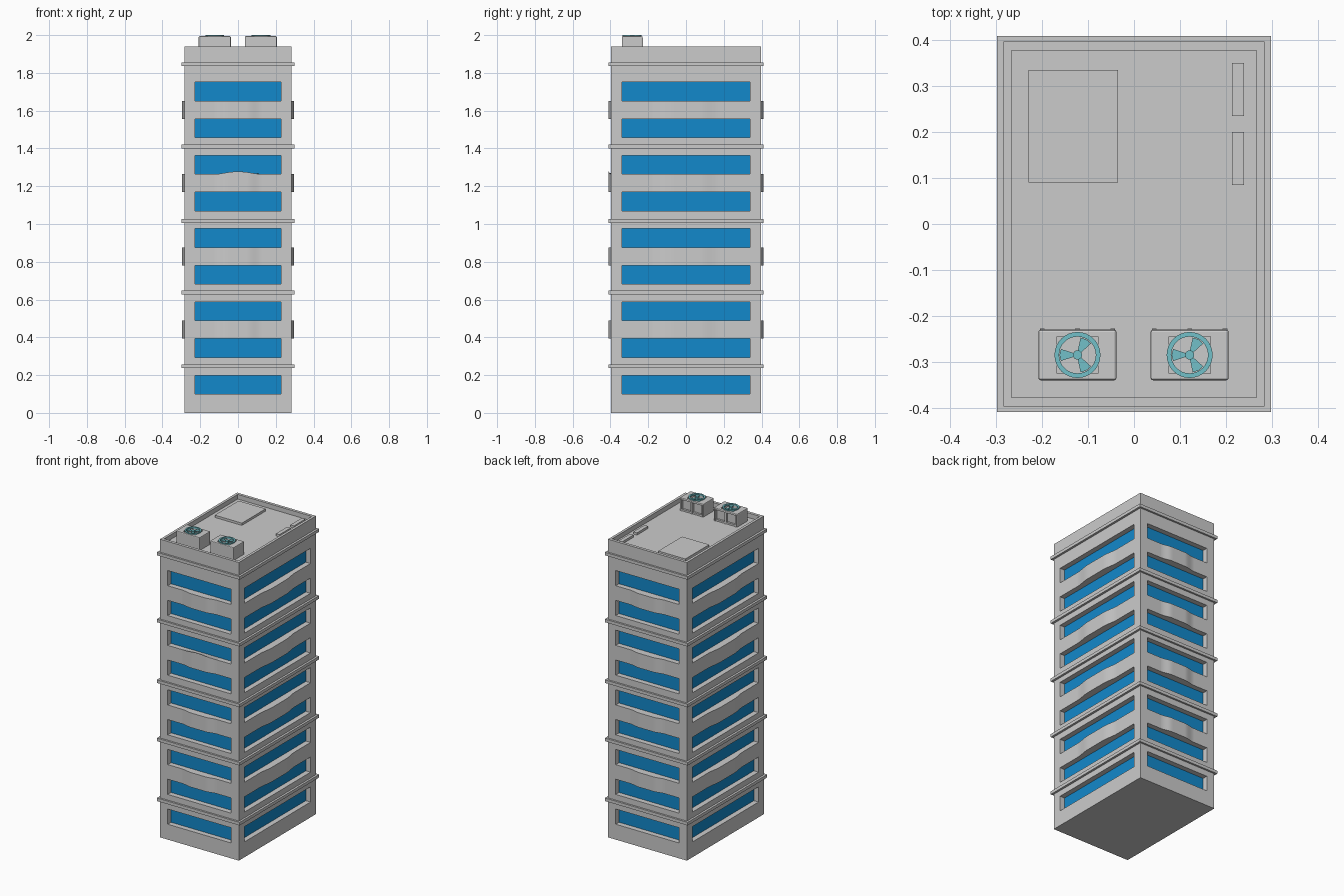
import bpy, bmesh, math
from mathutils import Matrix, Vector

if "Cube" in bpy.data.objects:
    bpy.data.objects.remove(bpy.data.objects["Cube"])

HX, HY = 0.284, 0.397          # half width and half depth of the tower
TOP, ROOF, RECESS = 1.94, 1.91, 0.035
WX, WY, WH = 0.228, 0.34, 0.099  # window half lengths and height
FLOORS = [0.1 + 0.194 * i for i in range(9)]


def material(name, rgb):
    m = bpy.data.materials.new(name)
    m.diffuse_color = (*rgb, 1)
    m.use_nodes = True
    m.node_tree.nodes["Principled BSDF"].inputs["Base Color"].default_value = m.diffuse_color
    return m


BLUE = material("window_blue", (0.006, 0.25, 0.6))
TEAL = material("fan_teal", (0.17, 0.53, 0.58))


def add_box(bm, lo, hi):
    lo, hi = Vector(lo), Vector(hi)
    mat = Matrix.Translation((lo + hi) / 2) @ Matrix.Diagonal((*(hi - lo), 1))
    bmesh.ops.create_cube(bm, size=1, matrix=mat)


def finish(name, bm, mat=None):
    bmesh.ops.recalc_face_normals(bm, faces=bm.faces)
    me = bpy.data.meshes.new(name)
    bm.to_mesh(me)
    bm.free()
    ob = bpy.data.objects.new(name, me)
    bpy.context.collection.objects.link(ob)
    if mat:
        me.materials.append(mat)
    return ob


def boxes(name, items, mat=None):
    bm = bmesh.new()
    for lo, hi in items:
        add_box(bm, lo, hi)
    return finish(name, bm, mat)


def cut(ob, cutter):
    cutter.hide_render = True
    mod = ob.modifiers.new("cut", 'BOOLEAN')
    mod.operation, mod.solver, mod.object = 'DIFFERENCE', 'EXACT', cutter
    bpy.context.view_layer.objects.active = ob
    bpy.ops.object.modifier_apply(modifier=mod.name)
    bpy.data.objects.remove(cutter)


def prism(bm, pts, z0, z1):
    """Extrude a flat outline upwards from z0 to z1."""
    f = bm.faces.new([bm.verts.new((x, y, z0)) for x, y in pts])
    new = bmesh.ops.extrude_face_region(bm, geom=[f])["geom"]
    top = [v for v in new if isinstance(v, bmesh.types.BMVert)]
    bmesh.ops.translate(bm, verts=top, vec=(0, 0, z1 - z0))
    return top


def window_boxes(inner, outer):
    """One box per window, between two depths measured inward from the wall."""
    out = []
    for z in FLOORS:
        for s in (-1, 1):
            a, b = sorted((s * (HX - inner), s * (HX - outer)))
            out.append(((a, -WY, z), (b, WY, z + WH)))
            a, b = sorted((s * (HY - inner), s * (HY - outer)))
            out.append(((-WX, a, z), (WX, b, z + WH)))
    return out


# Tower with recessed window strips and a sunken roof
tower = boxes("tower", [((-HX, -HY, 0), (HX, HY, TOP))])
cut(tower, boxes("cutter", window_boxes(RECESS, -0.05)
                 + [((-0.267, -0.378, ROOF), (0.267, 0.378, 2.1))]))

# Window glass
boxes("window_glass", window_boxes(RECESS + 0.004, RECESS - 0.001), BLUE)

# Ledges round the tower
boxes("ledges", [((-0.298, -0.409, z - 0.01), (0.298, 0.409, z + 0.01))
                 for z in (0.247, 0.637, 1.016, 1.411, 1.846)])

# Gently bulging panels between the paired floors
bm = bmesh.new()
for i in (1, 3, 5, 7):
    z0, z1 = FLOORS[i] + WH, FLOORS[i + 1]
    for k in range(4):
        half, wall = ((0.125, HY), (0.18, HX))[k % 2]
        pts = [(-half, -wall + 0.03)]
        for n in range(25):
            t = -1 + n / 12
            r = min(1, max(0, (1 - abs(t)) / 0.6))
            pts.append((t * half, -wall - 0.0125 * r * r * (3 - 2 * r)))
        pts.append((half, -wall + 0.03))
        c, s = round(math.cos(k * math.pi / 2)), round(math.sin(k * math.pi / 2))
        top = prism(bm, [(x * c - y * s, x * s + y * c) for x, y in pts], z0, z1)
        if i == 5 and k == 0:      # the one panel with a raised crest
            for v in top:
                v.co.z += 0.014 * (1 - (abs(v.co.x) / half) ** 2) ** 2
panels = finish("bulging_panels", bm)
bpy.context.view_layer.objects.active = panels
panels.select_set(True)
bpy.ops.object.shade_smooth_by_angle(angle=math.radians(30))
panels.select_set(False)

# Roof hatch and vents
boxes("roof_hatch", [((-0.23, 0.09, ROOF - 0.01), (-0.035, 0.335, 1.925))])
boxes("roof_vents", [((0.213, 0.085, ROOF - 0.01), (0.239, 0.2, 1.925)),
                     ((0.213, 0.235, ROOF - 0.01), (0.239, 0.35, 1.925))])


def circle(r, n=32):
    return [(r * math.cos(2 * math.pi * i / n), r * math.sin(2 * math.pi * i / n))
            for i in range(n)]


# Two cooling units with fans
for cx in (-0.123, 0.121):
    cy = -0.285
    unit = boxes("cooling_unit", [((cx - 0.085, cy - 0.055, ROOF - 0.005),
                                   (cx + 0.085, cy + 0.055, 1.994))])
    bev = unit.modifiers.new("round", 'BEVEL')
    bev.width, bev.segments = 0.005, 2
    bpy.context.view_layer.objects.active = unit
    bpy.ops.object.modifier_apply(modifier=bev.name)
    wells = [((cx - 0.045, cy - 0.04, 1.975), (cx + 0.045, cy + 0.04, 2.05))]
    for s in (-1, 1):              # open bays in the back
        wells.append(((cx + s * 0.039 - 0.032, cy + 0.042, 1.921),
                      (cx + s * 0.039 + 0.032, cy + 0.09, 1.982)))
    cut(unit, boxes("cutter", wells))
    boxes("unit_ribs", [((cx + o - 0.005, cy + 0.045, ROOF),
                         (cx + o + 0.005, cy + 0.058, 1.985))
                        for o in (-0.077, 0, 0.077)])

    # Fan: ring, hub and three blades
    bm = bmesh.new()
    rings = [[bm.verts.new((x, y, z)) for x, y in circle(r)]
             for r, z in ((0.05, 1.99), (0.05, 2.0), (0.04, 2.0), (0.04, 1.99))]
    for a, b in zip(rings, rings[1:] + rings[:1]):
        for i in range(32):
            j = (i + 1) % 32
            bm.faces.new((a[i], a[j], b[j], b[i]))
    prism(bm, circle(0.01, 16), 1.975, 1.998)
    for k in range(3):
        a = math.radians(60 + 120 * k)
        outline = [(0.008, -0.004), (0.036, -0.013), (0.039, 0), (0.036, 0.013), (0.008, 0.004)]
        prism(bm, [(x * math.cos(a) - y * math.sin(a), x * math.sin(a) + y * math.cos(a))
                   for x, y in outline], 1.988, 1.993)
    fan = finish("fan", bm, TEAL)
    fan.location = (cx, cy, 0)
